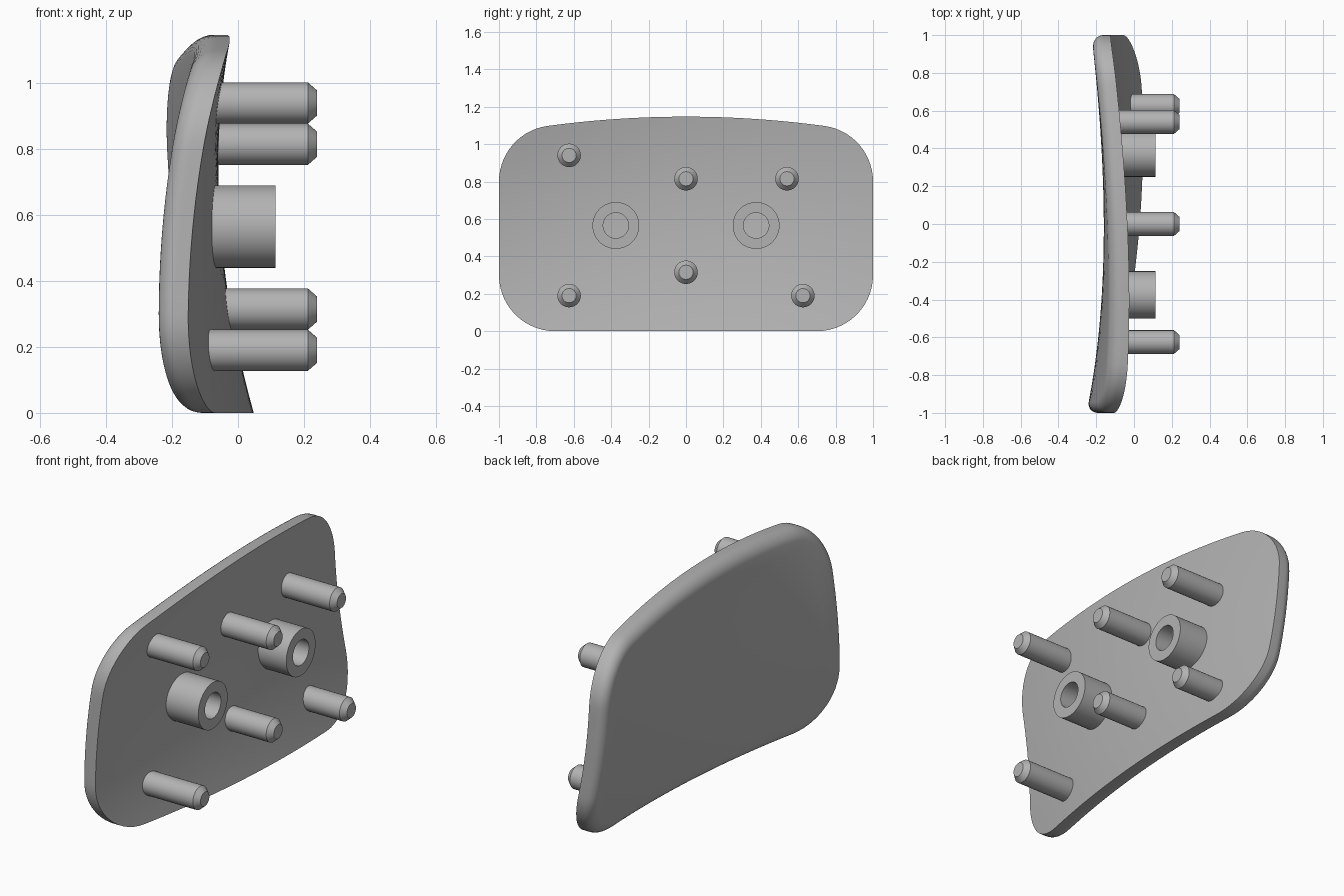
import bpy, bmesh, math
from mathutils import Vector

cube = bpy.data.objects.get("Cube")
if cube:
    bpy.data.objects.remove(cube, do_unlink=True)

grey = bpy.data.materials.new("light_grey")
grey.use_nodes = True
COLOUR = (0.45, 0.45, 0.45, 1)
grey.diffuse_color = COLOUR
grey.node_tree.nodes["Principled BSDF"].inputs["Base Color"].default_value = COLOUR

THICK, FILLET, MID = 0.10, 0.06, 0.57


def surface(y, z):
    """x of the twisted, bowed inner face."""
    return (0.03 - 0.24 * z + 0.16 * z * z
            + (0.08 - 0.11 * z) * y - (0.09 - 0.045 * z) * y * y)


def finish(bm, name):
    bmesh.ops.recalc_face_normals(bm, faces=bm.faces)
    mesh = bpy.data.meshes.new(name)
    bm.to_mesh(mesh)
    bm.free()
    mesh.materials.append(grey)
    ob = bpy.data.objects.new(name, mesh)
    bpy.context.collection.objects.link(ob)
    bpy.ops.object.select_all(action='DESELECT')
    ob.select_set(True)
    bpy.context.view_layer.objects.active = ob
    bpy.ops.object.shade_smooth_by_angle(angle=math.radians(35))
    return ob


def bridge(bm, rings, closed=False):
    pairs = list(zip(rings, rings[1:]))
    if closed:
        pairs.append((rings[-1], rings[0]))
    for a, b in pairs:
        n = len(a)
        for i in range(n):
            j = (i + 1) % n
            bm.faces.new((a[i], a[j], b[j], b[i]))


def outline():
    """Right half of the rounded outline from bottom centre to top centre, mirrored."""
    r, cy, low, high = 0.3, 0.7, 0.3, 0.8
    half = [(cy * i / 12, 0.0) for i in range(12)]
    half += [(cy + r * math.sin(a), low - r * math.cos(a))
             for a in (math.radians(90 * i / 14) for i in range(15))]
    half += [(1.0, low + (high - low) * i / 10) for i in range(1, 10)]
    half += [(cy + r * math.cos(a), high + r * math.sin(a))
             for a in (math.radians(82 * i / 14) for i in range(15))]
    ey, ez = half[-1]
    half += [(ey * (1 - i / 12), 1.147 - (1.147 - ez) * (1 - i / 12) ** 2)
             for i in range(1, 13)]
    return [Vector(p) for p in half + [(-y, z) for y, z in half[-2:0:-1]]]


def inset(points, d):
    n = len(points)
    result = []
    for i, p in enumerate(points):
        t = (points[(i + 1) % n] - points[i - 1]).normalized()
        result.append(p + Vector((-t.y, t.x)) * d)
    return result


# Plate: inner face rings, straight rim, rounded outer edge, outer face rings
bm = bmesh.new()
centre = Vector((0, MID))
base = outline()
STEPS = 12


def ring(points, depth):
    return [bm.verts.new((surface(p.x, p.y) - depth, p.x, p.y)) for p in points]


def scaled(points, s):
    return [centre + (p - centre) * s for p in points]


rings = [ring(scaled(base, i / STEPS), 0) for i in range(1, STEPS + 1)]
for i in range(9):
    a = math.pi / 2 * i / 8
    edge = inset(base, FILLET * (1 - math.cos(a)))
    rings.append(ring(edge, THICK - FILLET * (1 - math.sin(a))))
rings += [ring(scaled(edge, i / STEPS), THICK) for i in range(STEPS - 1, 0, -1)]
bridge(bm, rings)
for loop, depth in ((rings[0], 0), (rings[-1], THICK)):
    tip = bm.verts.new((surface(0, MID) - depth, 0, MID))
    for i in range(len(loop)):
        bm.faces.new((loop[i], loop[(i + 1) % len(loop)], tip))
finish(bm, "curved_plate")


def turned(name, y, z, profile, hollow=False, sides=48):
    """Part turned about an axis along x; profile is (x, radius) pairs."""
    bm = bmesh.new()
    loops = []
    for x, r in profile:
        loops.append([bm.verts.new((x, y + r * math.cos(t), z + r * math.sin(t)))
                      for t in (math.tau * i / sides for i in range(sides))])
    bridge(bm, loops, closed=hollow)
    if not hollow:
        bm.faces.new(loops[0])
        bm.faces.new(loops[-1])
    finish(bm, name)


# Chamfered locating pins
pins = {"pin_upper_right": (-0.625, 0.94), "pin_upper_middle": (0, 0.815),
        "pin_upper_left": (0.54, 0.815), "pin_lower_middle": (0, 0.315),
        "pin_lower_right": (-0.625, 0.19), "pin_lower_left": (0.625, 0.19)}
for name, (y, z) in pins.items():
    root = surface(y, z) - 0.04
    turned(name, y, z, [(root, 0.0625), (0.212, 0.0625), (0.24, 0.038)])

# Hollow screw bosses
for name, y in (("boss_right", -0.375), ("boss_left", 0.375)):
    z = 0.565
    root = surface(y, z) - 0.05
    turned(name, y, z, [(root, 0.125), (0.113, 0.125), (0.113, 0.068), (root, 0.068)],
           hollow=True)
